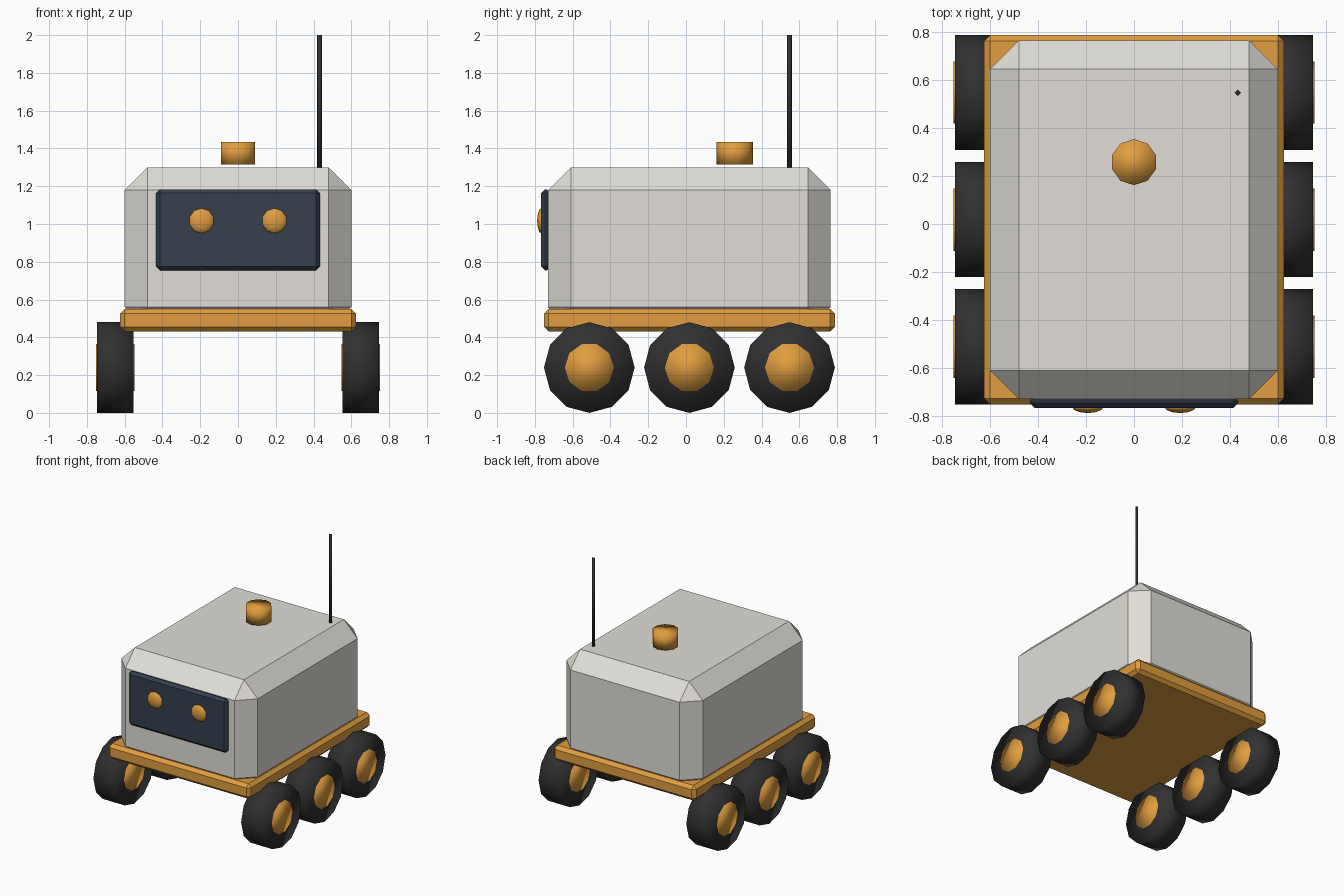
import bpy, bmesh
from math import sin, cos, pi
from mathutils import Matrix

if "Cube" in bpy.data.objects:
    bpy.data.objects.remove(bpy.data.objects["Cube"])


def material(name, rgb):
    m = bpy.data.materials.new(name)
    m.diffuse_color = (*rgb, 1)
    m.use_nodes = True
    m.node_tree.nodes["Principled BSDF"].inputs["Base Color"].default_value = m.diffuse_color
    return m


SHELL = material("off_white", (0.75, 0.73, 0.68))
ORANGE = material("orange", (0.75, 0.34, 0.05))
RUBBER = material("rubber", (0.03, 0.03, 0.032))
SCREEN = material("screen", (0.035, 0.05, 0.075))


def finish(bm, name, mat, smooth=False):
    bmesh.ops.recalc_face_normals(bm, faces=bm.faces)
    for f in bm.faces:
        f.smooth = smooth
    me = bpy.data.meshes.new(name)
    bm.to_mesh(me)
    bm.free()
    me.materials.append(mat)
    ob = bpy.data.objects.new(name, me)
    bpy.context.collection.objects.link(ob)
    return ob


def box(name, lo, hi, bevel, mat):
    """Box between two corners with every edge chamfered."""
    bm = bmesh.new()
    size = [b - a for a, b in zip(lo, hi)]
    mid = [(a + b) / 2 for a, b in zip(lo, hi)]
    bmesh.ops.create_cube(bm, size=1, matrix=Matrix.Translation(mid) @ Matrix.Diagonal((*size, 1)))
    ob = finish(bm, name, mat)
    mod = ob.modifiers.new("chamfer", 'BEVEL')
    mod.width, mod.segments, mod.limit_method = bevel, 1, 'NONE'
    return ob


def lathe(name, centre, rings, sides, mat, axis='Z'):
    """Stack of (radius, height) rings around an axis, capped at both ends."""
    turn = {'Z': Matrix(), 'X': Matrix.Rotation(pi / 2, 4, 'Y'),
            'Y': Matrix.Rotation(pi / 2, 4, 'X')}[axis]
    bm = bmesh.new()
    loops = [[bm.verts.new((r * sin(2 * pi * i / sides), r * cos(2 * pi * i / sides), h))
              for i in range(sides)] for r, h in rings]
    for a, b in zip(loops, loops[1:]):
        for i in range(sides):
            j = (i + 1) % sides
            bm.faces.new((a[i], a[j], b[j], b[i]))
    bm.faces.new(loops[0][::-1])
    bm.faces.new(loops[-1])
    bmesh.ops.transform(bm, matrix=Matrix.Translation(centre) @ turn, verts=bm.verts)
    return finish(bm, name, mat, smooth=True)


# Chassis plate and chamfered shell (its lower chamfer sinks into the chassis)
box("chassis", (-0.625, -0.752, 0.43), (0.625, 0.788, 0.55), 0.025, ORANGE)
box("body", (-0.6, -0.73, 0.44), (0.6, 0.766, 1.30), 0.12, SHELL)

# Face panel with two shallow domed eyes
box("face_panel", (-0.433, -0.767, 0.755), (0.433, -0.717, 1.183), 0.02, SCREEN)
for side, s in (("left", -1), ("right", 1)):
    dome = [(0.07 * cos(t), 0.026 * sin(t)) for t in (-pi / 3, -pi / 6, 0, pi / 6, pi / 3, pi * 0.47)]
    lathe(f"eye_{side}", (s * 0.193, -0.762, 1.017), dome, 10, ORANGE, 'Y')

# Wheels with hubs showing on both faces
for side, s in (("left", -1), ("right", 1)):
    for place, y in (("front", -0.512), ("middle", 0.018), ("rear", 0.548)):
        c = (s * 0.65, y, 0.24)
        lathe(f"wheel_{place}_{side}", c, [(0.24, -0.096), (0.24, 0.096)], 12, RUBBER, 'X')
        lathe(f"hub_{place}_{side}", c, [(0.13, -0.102), (0.13, 0.102)], 10, ORANGE, 'X')

# Roof beacon and antenna
lathe("beacon", (0, 0.258, 1.375), [(0.096, -0.06), (0.096, 0.06)], 10, ORANGE)
lathe("antenna", (0.432, 0.547, 1.28), [(0.0135, 0), (0.0135, 0.72)], 4, RUBBER)
